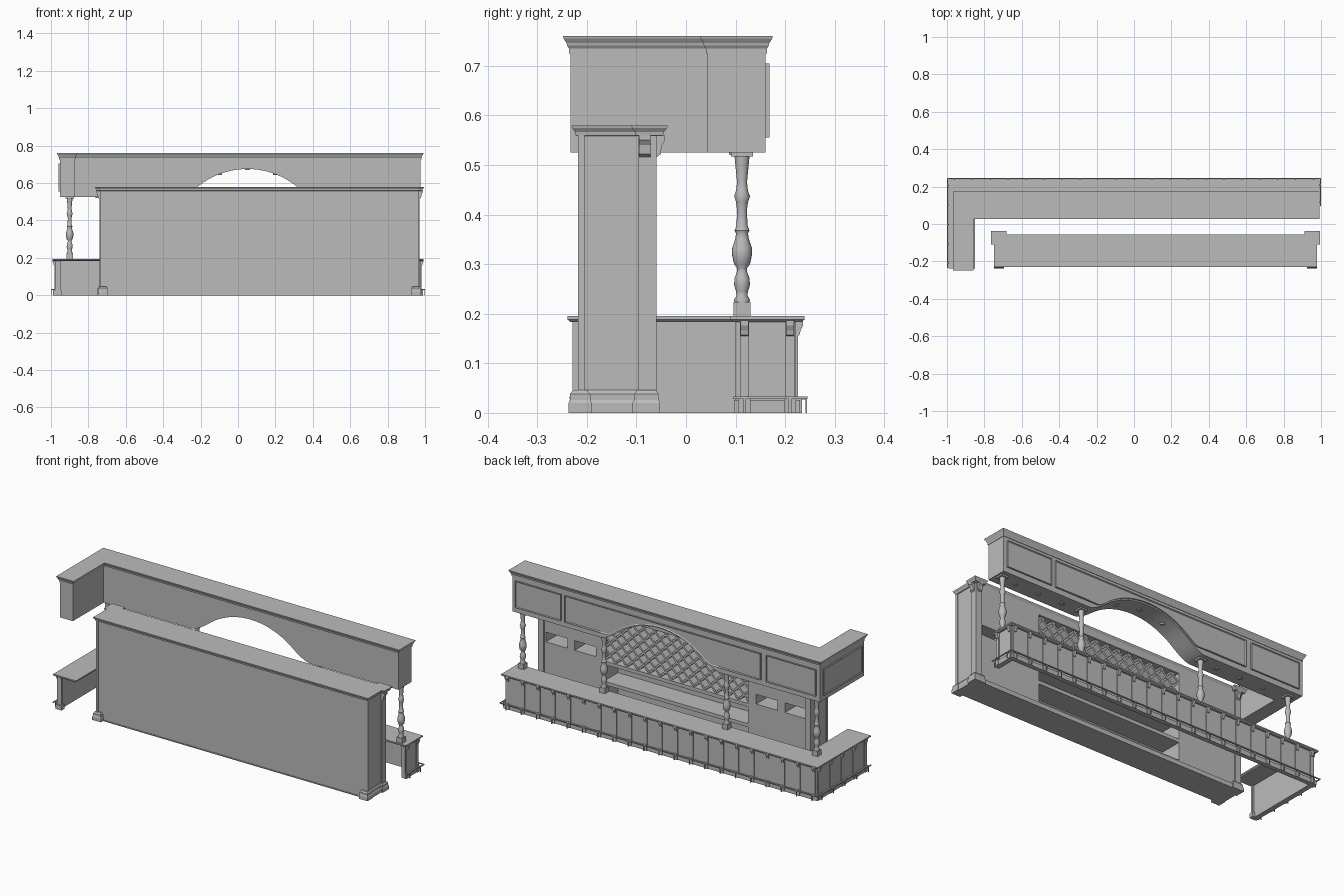
import bpy, bmesh, math
from mathutils import Vector, Matrix

if "Cube" in bpy.data.objects:
    bpy.data.objects.remove(bpy.data.objects["Cube"])

grey = bpy.data.materials.new("plain grey")
grey.use_nodes = True
colour = (0.5, 0.5, 0.5, 1)
grey.diffuse_color = colour
grey.node_tree.nodes["Principled BSDF"].inputs["Base Color"].default_value = colour


def make(name, bm):
    bmesh.ops.recalc_face_normals(bm, faces=bm.faces)
    me = bpy.data.meshes.new(name)
    bm.to_mesh(me)
    bm.free()
    me.materials.append(grey)
    ob = bpy.data.objects.new(name, me)
    bpy.context.collection.objects.link(ob)
    return ob


def add_box(bm, x0, x1, y0, y1, z0, z1):
    m = Matrix.Translation(((x0 + x1) / 2, (y0 + y1) / 2, (z0 + z1) / 2))
    m = m @ Matrix.Diagonal((x1 - x0, y1 - y0, z1 - z0, 1))
    bmesh.ops.create_cube(bm, size=1, matrix=m)


def boxes(name, *dims):
    bm = bmesh.new()
    for d in dims:
        add_box(bm, *d)
    return make(name, bm)


def add_prism(bm, pts, axis, a, b):
    """Extrude a 2D outline along axis from a to b; returns the face at b."""
    def put(p, t):
        v = list(p)
        v.insert(axis, t)
        return bm.verts.new(v)
    lo, hi = [put(p, a) for p in pts], [put(p, b) for p in pts]
    for i in range(len(pts)):
        j = (i + 1) % len(pts)
        bm.faces.new((lo[i], lo[j], hi[j], hi[i]))
    bm.faces.new(lo[::-1])
    return bm.faces.new(hi)


def offset(pts, d):
    """Mitred offset of a counter-clockwise outline."""
    out, n = [], len(pts)
    for i in range(n):
        p0, p, p1 = (Vector(pts[k % n]) for k in (i - 1, i, i + 1))
        e, f = (p - p0).normalized(), (p1 - p).normalized()
        out.append(p + Vector((e.y + f.y, -e.x - f.x)) * d)
    return out


def add_loft(bm, outline, profile):
    """Moulding: the outline grown by each (offset, height) of the profile."""
    rings = [[bm.verts.new((p.x, p.y, z)) for p in offset(outline, d)] for d, z in profile]
    n = len(outline)
    for lo, hi in zip(rings, rings[1:]):
        for i in range(n):
            j = (i + 1) % n
            bm.faces.new((lo[i], lo[j], hi[j], hi[i]))
    bm.faces.new(rings[0][::-1])
    bm.faces.new(rings[-1])


def loft(name, outline, profile):
    bm = bmesh.new()
    add_loft(bm, outline, profile)
    return make(name, bm)


def rect(x0, x1, y0, y1):
    return [(x0, y0), (x1, y0), (x1, y1), (x0, y1)]


def ell(x0, x1, y0, y1, inner_x, inner_y):
    return [(x0, y0), (inner_x, y0), (inner_x, inner_y), (x1, inner_y), (x1, y1), (x0, y1)]


def instance(name, mesh, x, y, turn):
    ob = bpy.data.objects.new(name, mesh)
    ob.location = (x, y, 0)
    ob.rotation_euler.z = math.radians(turn)
    bpy.context.collection.objects.link(ob)


# Counter: thin outer panels, top slab, skirting and foot rail
boxes("counter_panels",
      (-0.977, 0.977, 0.205, 0.222, 0, 0.185),
      (-0.977, -0.957, -0.225, 0.205, 0, 0.185),
      (0.957, 0.977, 0.1, 0.205, 0, 0.185))
loft("counter_top", ell(-0.987, 0.987, -0.233, 0.233, -0.855, 0.095),
     [(0, 0.183), (0.003, 0.186), (0.006, 0.188), (0.006, 0.195)])
boxes("counter_skirting",
      (-0.985, 0.985, 0.222, 0.23, 0, 0.026),
      (-0.985, -0.977, -0.23, 0.222, 0, 0.026),
      (0.977, 0.985, 0.097, 0.222, 0, 0.026))
boxes("foot_rail",
      (-1, 1, 0.24, 0.245, 0.028, 0.033),
      (-1, -0.995, -0.235, 0.24, 0.028, 0.033),
      (0.995, 1, 0.095, 0.24, 0.028, 0.033))

# Counter pilasters with corbel, foot and rail bracket
bm = bmesh.new()
add_box(bm, -0.009, 0.009, -0.002, 0.004, 0.026, 0.185)
add_box(bm, -0.012, 0.012, -0.002, 0.012, 0, 0.03)
add_box(bm, -0.003, 0.003, 0, 0.021, 0.027, 0.032)
add_box(bm, -0.003, 0.003, 0.019, 0.022, 0, 0.03)
add_prism(bm, [(0, 0.186), (0.014, 0.186), (0.014, 0.176), (0.009, 0.166), (0.007, 0.157), (0, 0.153)],
          0, -0.008, 0.008)
pilaster = make("counter_pilaster", bm)
pilaster.location = (0.96, 0.222, 0)
for i in range(1, 21):
    instance("counter_pilaster", pilaster.data, 0.96 - i * 0.096, 0.222, 0)
for i in range(5):
    instance("return_pilaster", pilaster.data, -0.977, -0.21 + i * 0.104, 90)
for y in (0.118, 0.21):
    instance("end_pilaster", pilaster.data, 0.977, y, -90)
boxes("return_end_post", (-0.975, -0.947, -0.229, -0.215, 0, 0.185),
      (-0.98, -0.943, -0.235, -0.21, 0, 0.026))

# Turned columns on square blocks
turned = [(0.0, 0.222), (0.015, 0.222), (0.016, 0.228), (0.011, 0.237), (0.012, 0.245), (0.016, 0.258),
          (0.015, 0.272), (0.010, 0.285), (0.010, 0.292), (0.016, 0.300), (0.020, 0.318), (0.020, 0.332),
          (0.014, 0.350), (0.012, 0.362), (0.015, 0.368), (0.011, 0.378), (0.010, 0.41), (0.012, 0.425),
          (0.016, 0.437), (0.012, 0.448), (0.010, 0.465), (0.013, 0.495), (0.015, 0.517), (0.0, 0.517)]
bm = bmesh.new()
verts = [bm.verts.new((r, 0, z)) for r, z in turned]
edges = [bm.edges.new(e) for e in zip(verts, verts[1:])]
bmesh.ops.spin(bm, geom=verts + edges, axis=(0, 0, 1), cent=(0, 0, 0), angle=math.tau, steps=20)
bmesh.ops.remove_doubles(bm, verts=bm.verts, dist=0.0001)
add_box(bm, -0.017, 0.017, -0.017, 0.017, 0.194, 0.224)
add_box(bm, -0.022, 0.022, -0.022, 0.022, 0.517, 0.526)
column = make("column", bm)
bpy.ops.object.select_all(action="DESELECT")
column.select_set(True)
bpy.context.view_layer.objects.active = column
bpy.ops.object.shade_smooth_by_angle(angle=math.radians(40))
column.location = (-0.9, 0.113, 0)
for x in (-0.335, 0.435, 0.945):
    instance("column", column.data, x, 0.113, 0)


# Canopy with a flared arch
MID, HALF = 0.05, 0.37


def arch_z(x):
    u = abs(x - MID)
    if u <= 0.26:
        return 0.255 + math.sqrt(0.42 ** 2 - u * u)
    return 0.525 + 0.06 * max(0, 1 - (u - 0.26) / 0.11) ** 1.45


arch = [(MID + HALF * k / 24, arch_z(MID + HALF * k / 24)) for k in range(-24, 25)]
bm = bmesh.new()
add_prism(bm, [(-0.953, 0.525)] + arch + [(0.977, 0.525), (0.977, 0.74), (-0.953, 0.74)], 1, 0.043, 0.16)
make("canopy_front", bm)
boxes("canopy_return", (-0.953, -0.873, -0.233, 0.05, 0.525, 0.74))
loft("canopy_cornice", ell(-0.953, 0.977, -0.233, 0.16, -0.873, 0.043),
     [(0, 0.725), (0.003, 0.725), (0.003, 0.735), (0.007, 0.741), (0.008, 0.746), (0.014, 0.755), (0.015, 0.76)])


# Raised panels with sunken centres
def panel(name, pts, axis, a, b):
    bm = bmesh.new()
    face = add_prism(bm, pts, axis, a, b)
    bmesh.ops.recalc_face_normals(bm, faces=bm.faces)
    bmesh.ops.inset_region(bm, faces=[face], thickness=0.006, depth=-0.004)
    make(name, bm)


for x0, x1 in ((-0.93, -0.62), (0.67, 0.955)):
    panel("canopy_side_panel", rect(x0, x1, 0.555, 0.705), 1, 0.159, 0.168)
lower = [(x, max(0.555, z + 0.008)) for x, z in arch]
panel("canopy_arch_panel", [(-0.585, 0.555)] + lower + [(0.645, 0.555), (0.645, 0.705), (-0.585, 0.705)],
      1, 0.159, 0.168)
panel("canopy_return_panel", rect(-0.21, 0.135, 0.555, 0.705), 0, -0.952, -0.961)

# Round lamps under the canopy
bm = bmesh.new()
for x in (-0.75, -0.6, -0.45, -0.1, 0.05, 0.2, 0.55, 0.7, 0.85):
    z = arch_z(x) - 0.001
    bmesh.ops.create_cone(bm, cap_ends=True, segments=12, radius1=0.012, radius2=0.014, depth=0.008,
                          matrix=Matrix.Translation((x, 0.1, z)))
make("canopy_lamps", bm)

# Back bar body with niches cut into its inner side
LEFT, RIGHT = -0.735, 0.965
wall = boxes("back_bar_body", (LEFT, RIGHT, -0.215, -0.065, 0, 0.562))
cuts = [(-0.345, 0.56, -0.19, 0, 0.27, 0.53), (-0.345, 0.56, -0.19, 0, 0.155, 0.25),
        (-0.345, 0.56, -0.19, 0, 0.035, 0.135)]
for x in (-0.71, -0.53, 0.61, 0.79):
    cuts.append((x, x + 0.135, -0.19, 0, 0.28, 0.335))
cutter = boxes("niche_cutter", *cuts)
cutter.hide_render = True
mod = wall.modifiers.new("niches", "BOOLEAN")
mod.operation, mod.solver, mod.object = "DIFFERENCE", "EXACT", cutter
bpy.context.view_layer.objects.active = wall
bpy.ops.object.modifier_apply(modifier=mod.name)
bpy.data.objects.remove(cutter)

# Diamond lattice rack filling the upper niche
bm = bmesh.new()
x0, x1, z0, z1 = -0.345, 0.56, 0.27, 0.53
for s in (1, -1):
    for k in range(1, 18):
        c = x0 + k * 0.07
        ends = []
        for z in (z0, z1):
            x = c - (z - z0)
            xc = min(max(x, x0), x1)
            ends.append((xc, z0 + c - xc if xc != x else z))
        (xa, za), (xb, zb) = ends
        if xa - xb > 0.01:
            w = 0.004
            bar = [(xa - w, za - w), (xa + w, za + w), (xb + w, zb + w), (xb - w, zb - w)]
            if s < 0:
                bar = [(x0 + x1 - x, z) for x, z in bar]
            add_prism(bm, bar, 1, -0.19, -0.075 - 0.002 * s)
make("lattice_rack", bm)

# Back bar cornice, base blocks and corner pilasters
crown = [(0, 0.558), (0.005, 0.56), (0.006, 0.567), (0.012, 0.575), (0.013, 0.58)]
foot = [(0.01, 0), (0.01, 0.02), (0.007, 0.026), (0.007, 0.038), (0.001, 0.046)]
loft("back_bar_cornice", rect(LEFT, RIGHT, -0.218, -0.07), crown)
corbel = [(0, 0.56), (0.018, 0.56), (0.018, 0.55), (0.011, 0.54), (0.009, 0.522), (0, 0.515)]
for edge, s in ((LEFT, -1), (RIGHT, 1)):
    def span(a, b):
        return sorted((edge + s * a, edge + s * b))
    bm = bmesh.new()
    add_box(bm, *span(-0.03, 0.006), -0.096, -0.059, 0, 0.56)
    add_loft(bm, rect(*span(-0.04, 0.017), -0.097, -0.05), crown)
    add_loft(bm, rect(*span(-0.04, 0.009), -0.098, -0.062), foot)
    add_loft(bm, rect(*span(-0.03, 0.004), -0.227, -0.2), foot)
    add_loft(bm, rect(*span(-0.03, 0), -0.22, -0.09), foot)
    add_box(bm, *span(-0.01, 0.004), -0.218, -0.205, 0, 0.56)
    add_prism(bm, [(edge + s * (0.005 + d), z) for d, z in corbel], 1, -0.095, -0.072)
    a, b = span(-0.027, -0.004)
    add_prism(bm, [(-0.06 + d, z) for d, z in corbel], 0, a, b)
    make("back_bar_corner", bm)
boxes("back_bar_plinth", (LEFT, RIGHT, -0.07, -0.058, 0, 0.025), (LEFT, RIGHT, -0.218, -0.21, 0, 0.006))
